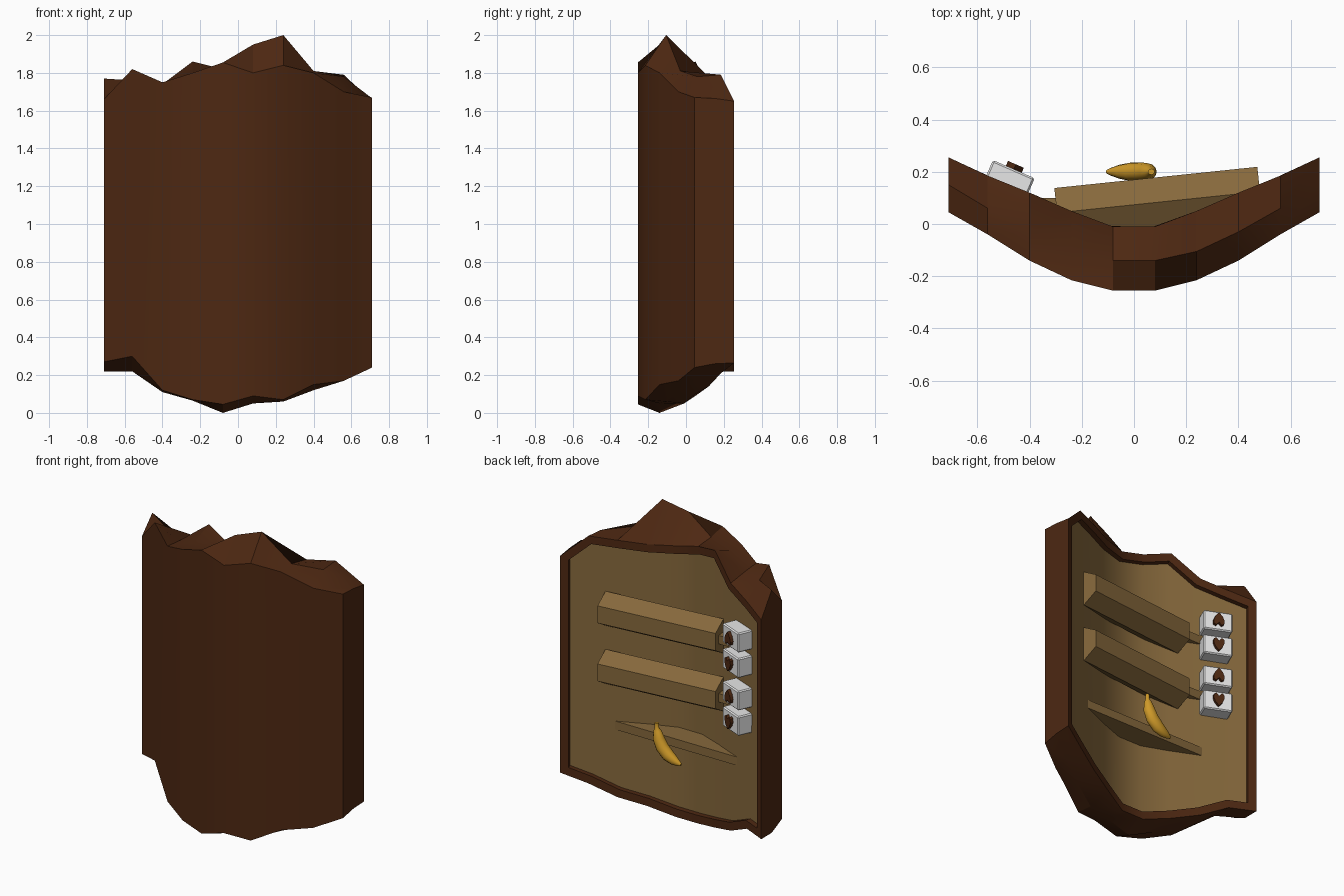
import bpy, bmesh, math
from mathutils import Vector

if "Cube" in bpy.data.objects:
    bpy.data.objects.remove(bpy.data.objects["Cube"])


def material(name, rgb):
    m = bpy.data.materials.new(name)
    m.diffuse_color = (*rgb, 1)
    m.use_nodes = True
    m.node_tree.nodes["Principled BSDF"].inputs["Base Color"].default_value = m.diffuse_color
    return m


BARK = material("dark bark", (0.075, 0.021, 0.006))
WOOD = material("pale wood", (0.24, 0.14, 0.045))
WHITE = material("white", (0.8, 0.8, 0.8))
YELLOW = material("banana yellow", (0.62, 0.32, 0.022))


def finish(bm, name, mats, angle=None):
    bmesh.ops.recalc_face_normals(bm, faces=bm.faces)
    me = bpy.data.meshes.new(name)
    bm.to_mesh(me)
    bm.free()
    ob = bpy.data.objects.new(name, me)
    bpy.context.collection.objects.link(ob)
    for m in mats:
        me.materials.append(m)
    if angle:
        bpy.ops.object.select_all(action='DESELECT')
        ob.select_set(True)
        bpy.context.view_layer.objects.active = ob
        bpy.ops.object.shade_smooth_by_angle(angle=math.radians(angle))
    return ob


def prism(name, base, offset, mat, bevel=0):
    """Extrude a closed outline of 3D points along an offset."""
    bm = bmesh.new()
    f = bm.faces.new([bm.verts.new(p) for p in base])
    g = bmesh.ops.extrude_face_region(bm, geom=[f], use_keep_orig=True)
    for v in g["geom"]:
        if isinstance(v, bmesh.types.BMVert):
            v.co += Vector(offset)
    if bevel:
        bmesh.ops.bevel(bm, geom=bm.edges[:], offset=bevel, segments=1, affect='EDGES')
    return finish(bm, name, [mat])


# Bark shield: ten columns, each with front, middle and back points
XS = [-.71, -.56, -.40, -.24, -.08, .08, .24, .40, .56, .71]
FRONT_Y = [.045, -.04, -.14, -.215, -.255]
MID_Y = [.15, .06, -.03, -.105, -.14]
BACK_Y = [.255, .185, .12, .05, -.01]
TOP_F = [1.66, 1.82, 1.75, 1.80, 1.855, 1.80, 1.84, 1.80, 1.70, 1.67]
TOP_M = [1.77, 1.76, 1.74, 1.80, 1.83, 1.95, 2.0, 1.81, 1.78, 1.665]
TOP_B = [1.62, 1.67, 1.72, 1.86, 1.82, 1.78, 1.77, 1.78, 1.79, 1.65]
BOT_F = [.27, .30, .12, .07, .045, .09, .07, .15, .17, .24]
BOT_M = [.22, .22, .11, .065, 0, .05, .06, .12, .18, .26]
BOT_B = [.22, .22, .14, .09, .05, .05, .10, .14, .21, .265]

bm = bmesh.new()
cols = []
for i, x in enumerate(XS):
    k = min(i, 9 - i)
    f, m, b = FRONT_Y[k], MID_Y[k], BACK_Y[k]
    ring = [(f, TOP_F[i]), (m, TOP_M[i]), (b, TOP_B[i]),
            (b, BOT_B[i]), (m, BOT_M[i]), (f, BOT_F[i])]
    cols.append([bm.verts.new((x, y, z)) for y, z in ring])
back = []
for a, b in zip(cols, cols[1:]):
    for j in range(6):
        n = (j + 1) % 6
        face = bm.faces.new((a[j], a[n], b[n], b[j]))
        if j == 2:
            back.append(face)
bm.faces.new(cols[0])
bm.faces.new(cols[-1][::-1])
bmesh.ops.recalc_face_normals(bm, faces=bm.faces)
# Recessed wood panel inside a bark rim
bmesh.ops.inset_region(bm, faces=back, thickness=.05, use_even_offset=True)
bmesh.ops.inset_region(bm, faces=back, thickness=.002, depth=-.03, use_even_offset=True)
for f in back:
    f.material_index = 1
finish(bm, "bark_shield", [BARK, WOOD], 24)

# Hexagonal hand grips and the cross boards behind them
p0, p1 = Vector((-.295, .043, 0)), Vector((.482, .124, 0))
axis = p1 - p0
side = Vector((-axis.y, axis.x, 0)).normalized()
for i in range(3):
    z = 1.325 - .371 * i
    if i < 2:
        hexa = [p0 + side * .11 * math.sin(math.radians(60 * k))
                + Vector((0, 0, z + .11 * math.cos(math.radians(60 * k)))) for k in range(6)]
        prism(f"grip_{i + 1}", hexa, axis, WOOD)
    zb = z - .027
    outline = [(-.45, .10), (.45, .10), (.40, .065), (.24, -.01), (.08, -.06),
               (-.08, -.06), (-.24, -.01), (-.40, .065)]
    prism(f"cross_board_{i + 1}", [(x, y, zb) for x, y in outline], (0, 0, .054), WOOD)

# White boxes on the left wing, each with a raised heart
ang = math.radians(-23.5)
u = Vector((math.cos(ang), math.sin(ang), 0))
n = Vector((-math.sin(ang), math.cos(ang), 0))
up = Vector((0, 0, 1))
heart = [(0, -.045), (.022, -.02), (.033, .008), (.03, .03), (.017, .038), (0, .02)]
heart += [(-x, y) for x, y in heart[4:0:-1]]
for i, z in enumerate((1.42, 1.258, 1.05, .888)):
    c = Vector((-.46, .21, z))
    rect = [c + u * a * .087 + up * b * .062 for a, b in ((-1, -1), (1, -1), (1, 1), (-1, 1))]
    prism(f"box_{i + 1}", rect, -n * .1, WHITE, .007)
    flip = -1 if i % 2 == 0 else 1
    prism(f"heart_{i + 1}", [c + u * a + up * b * flip - n * .004 for a, b in heart],
          n * .024, BARK)

# Banana: round sections swept along a bent path (x, z, radius)
path = [(.066, .735, .013), (.066, .705, .013), (.062, .685, .024), (.053, .64, .036),
        (.028, .59, .040), (-.012, .55, .039), (-.055, .527, .030), (-.09, .515, .016),
        (-.105, .512, .008)]
bm = bmesh.new()
rings = []
for i, (x, z, r) in enumerate(path):
    a, b = path[max(i - 1, 0)], path[min(i + 1, len(path) - 1)]
    t = Vector((b[0] - a[0], 0, b[1] - a[1])).normalized()
    s = Vector((t.z, 0, -t.x))
    rings.append([bm.verts.new(Vector((x, .2, z)) + s * r * math.cos(q * math.pi / 6)
                               + Vector((0, r * .9 * math.sin(q * math.pi / 6), 0)))
                  for q in range(12)])
for a, b in zip(rings, rings[1:]):
    for q in range(12):
        bm.faces.new((a[q], a[q - 1], b[q - 1], b[q]))
bm.faces.new(rings[0])
bm.faces.new(rings[-1][::-1])
finish(bm, "banana", [YELLOW], 45)
